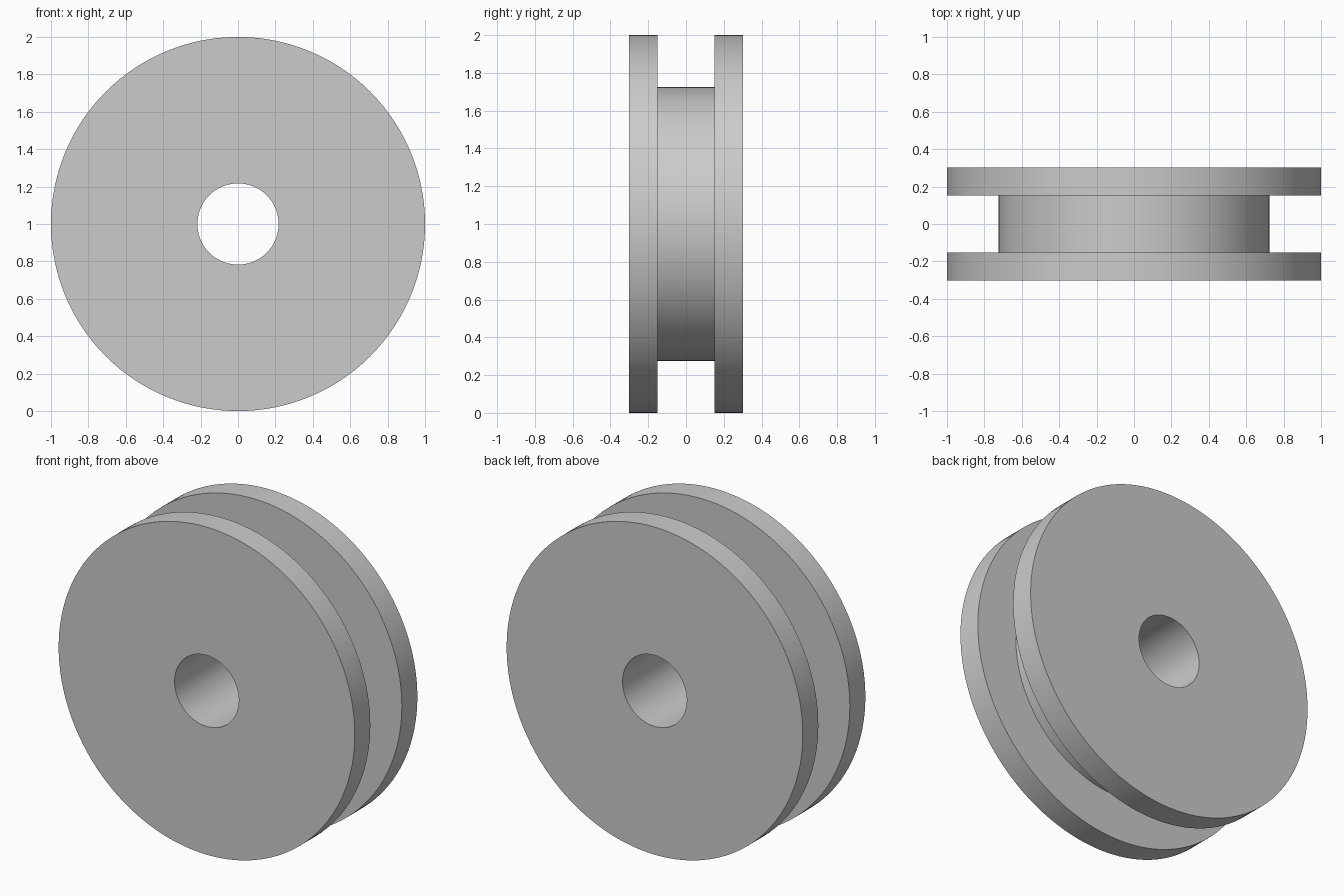
import bpy, bmesh, math
from mathutils import Matrix, Vector

cube = bpy.data.objects.get("Cube")
if cube:
    bpy.data.objects.remove(cube, do_unlink=True)

# Plain grey for the whole part
grey = bpy.data.materials.new("plain_grey")
grey.use_nodes = True
color = (0.6, 0.6, 0.6, 1)
grey.diffuse_color = color
grey.node_tree.nodes["Principled BSDF"].inputs["Base Color"].default_value = color

# Key dimensions
SEGMENTS = 128
RIM, CORE, BORE = 1.0, 0.725, 0.217
OUTER, INNER = 0.302, 0.152
CENTRE = Vector((0, 0, 1))

# Closed half section (radius, y): bore, flange, groove, flange
section = [(BORE, -OUTER), (RIM, -OUTER), (RIM, -INNER), (CORE, -INNER),
           (CORE, INNER), (RIM, INNER), (RIM, OUTER), (BORE, OUTER)]

# Spin the section around the axle
bm = bmesh.new()
verts = [bm.verts.new(CENTRE + Vector((r, y, 0))) for r, y in section]
edges = [bm.edges.new((a, b)) for a, b in zip(verts, verts[1:] + verts[:1])]
bmesh.ops.spin(bm, geom=verts + edges, cent=CENTRE, axis=(0, 1, 0),
               angle=math.tau, steps=SEGMENTS, use_merge=False)
bmesh.ops.remove_doubles(bm, verts=bm.verts, dist=0.0001)
bmesh.ops.recalc_face_normals(bm, faces=bm.faces)

mesh = bpy.data.meshes.new("grooved_wheel")
bm.to_mesh(mesh)
bm.free()
mesh.materials.append(grey)
wheel = bpy.data.objects.new("grooved_wheel", mesh)
bpy.context.collection.objects.link(wheel)

# Smooth round walls with crisp rims
bpy.ops.object.select_all(action='DESELECT')
wheel.select_set(True)
bpy.context.view_layer.objects.active = wheel
bpy.ops.object.shade_smooth_by_angle(angle=math.radians(30))
